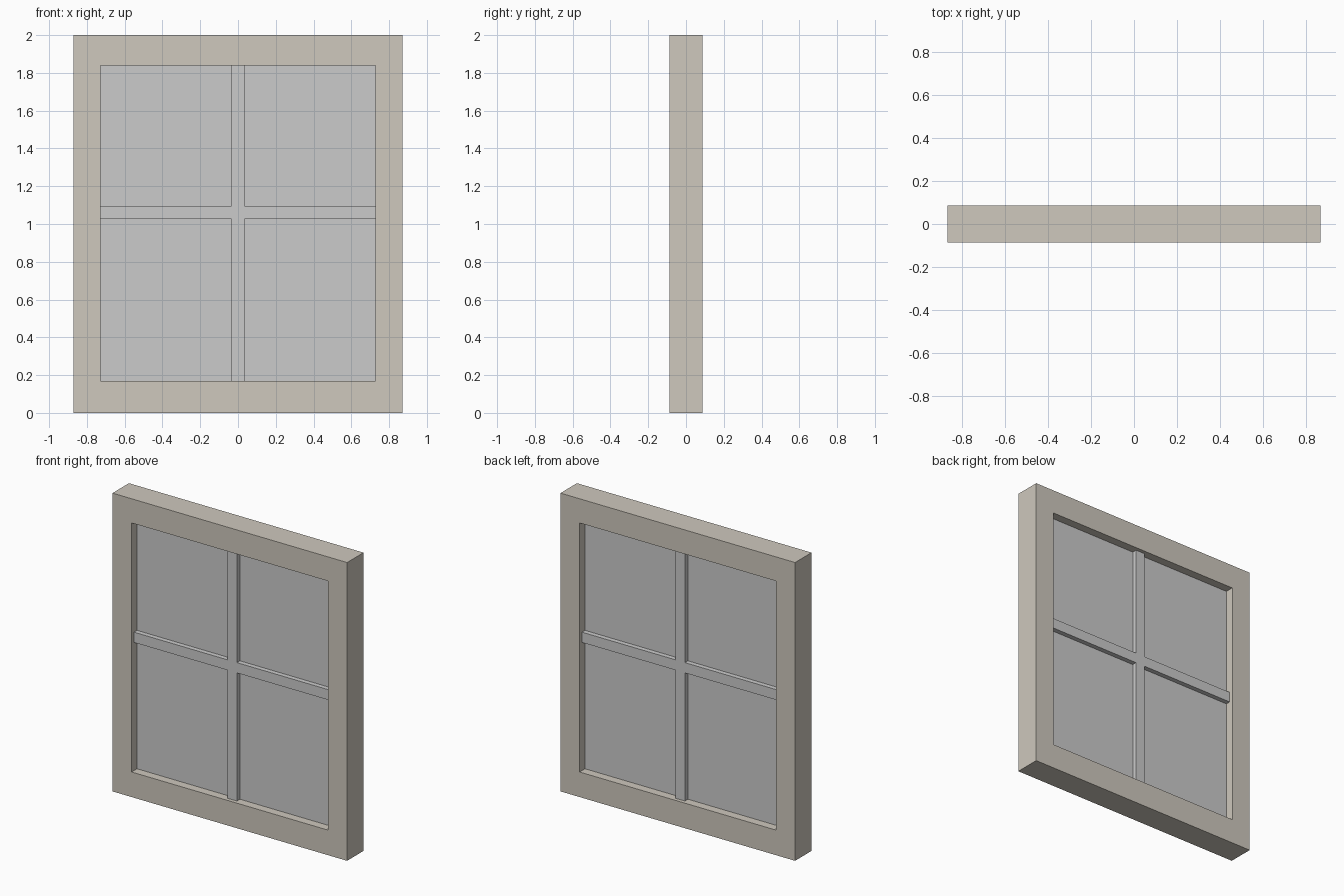
import bpy, bmesh

if "Cube" in bpy.data.objects:
    bpy.data.objects.remove(bpy.data.objects["Cube"])

W, H, D = 0.87, 2.0, 0.087          # outer half width, height, half depth
OW, Z0, Z1 = 0.728, 0.168, 1.838    # opening half width, bottom, top
BAR, BZ0, BZ1 = 0.035, 1.027, 1.096 # bar half width, crossbar bottom, top


def make_object(name, bm):
    bmesh.ops.recalc_face_normals(bm, faces=bm.faces[:])
    mesh = bpy.data.meshes.new(name)
    bm.to_mesh(mesh)
    bm.free()
    obj = bpy.data.objects.new(name, mesh)
    bpy.context.collection.objects.link(obj)
    return obj


def rect(w, z0, z1):
    return [(-w, z0), (w, z0), (w, z1), (-w, z1)]


def prism(name, outline, depth):
    """Extrude an x-z outline from -depth to +depth in y."""
    bm = bmesh.new()
    face = bm.faces.new([bm.verts.new((x, -depth, z)) for x, z in outline])
    new = bmesh.ops.extrude_face_region(bm, geom=[face])["geom"]
    verts = [v for v in new if isinstance(v, bmesh.types.BMVert)]
    bmesh.ops.translate(bm, verts=verts, vec=(0, 2 * depth, 0))
    return make_object(name, bm)


# Surrounding frame: four mitred sides sharing one closed mesh
bm = bmesh.new()
section = [(rect(W, 0, H), -D), (rect(W, 0, H), D),
           (rect(OW, Z0, Z1), D), (rect(OW, Z0, Z1), -D)]
loops = [[bm.verts.new((x, y, z)) for x, z in pts] for pts, y in section]
for i in range(4):
    a, b = loops[i], loops[(i + 1) % 4]
    for j in range(4):
        k = (j + 1) % 4
        bm.faces.new((a[j], a[k], b[k], b[j]))
frame = make_object("window_frame", bm)
paint = bpy.data.materials.new("warm_stone")
paint.diffuse_color = (0.62, 0.58, 0.51, 1)
paint.use_nodes = True
paint.node_tree.nodes["Principled BSDF"].inputs["Base Color"].default_value = paint.diffuse_color
frame.data.materials.append(paint)

# Glass panel filling the opening
prism("glass_panel", rect(OW, Z0, Z1), 0.03)

# Cross-shaped glazing bars, proud of the glass on both sides
prism("glazing_bars", [
    (-BAR, Z0), (BAR, Z0), (BAR, BZ0), (OW, BZ0), (OW, BZ1), (BAR, BZ1),
    (BAR, Z1), (-BAR, Z1), (-BAR, BZ1), (-OW, BZ1), (-OW, BZ0), (-BAR, BZ0)],
    0.062)
